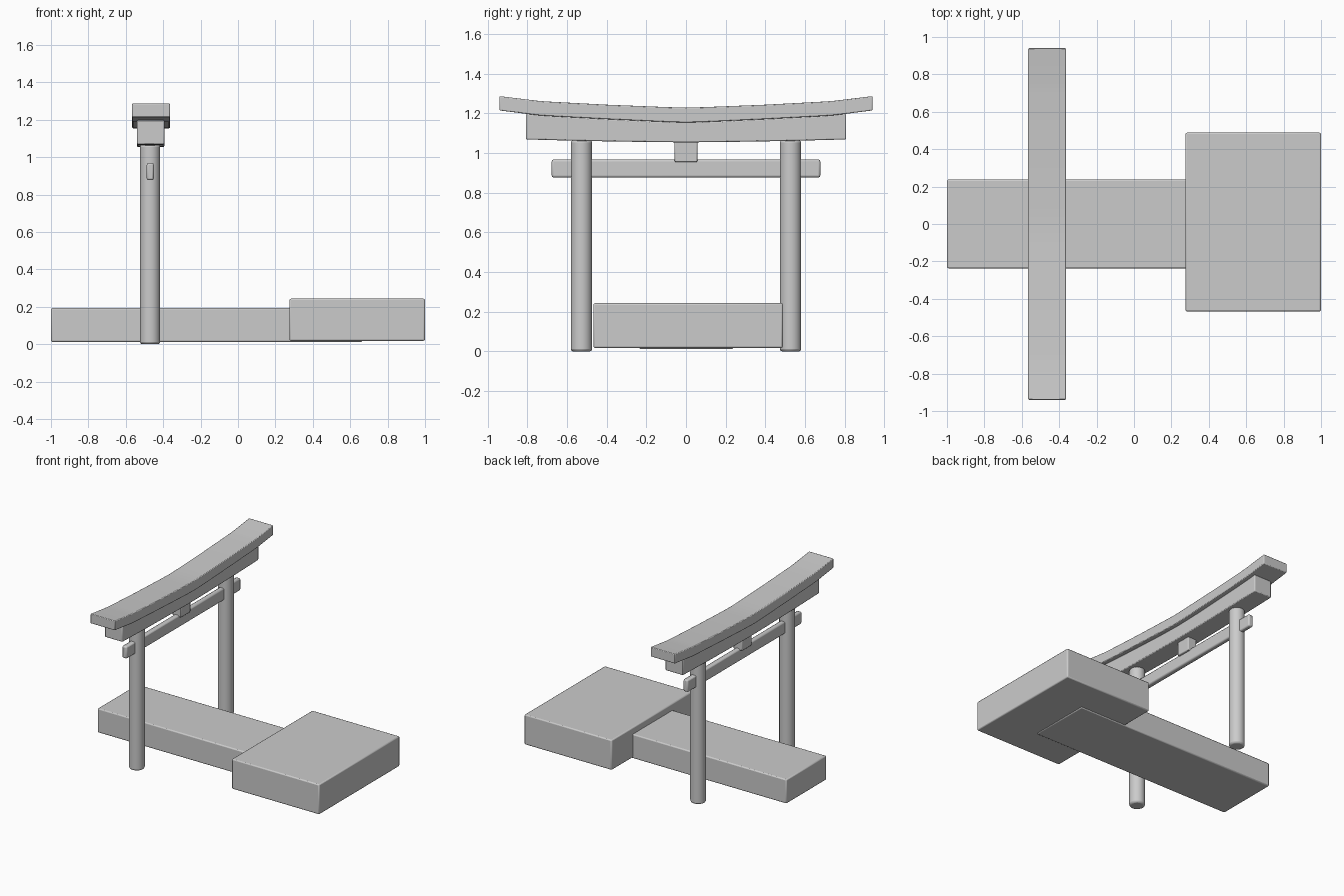
import bpy, bmesh, math

if "Cube" in bpy.data.objects:
    bpy.data.objects.remove(bpy.data.objects["Cube"])

GATE_X = -0.466


def finish(ob, bevel, segments=2):
    mod = ob.modifiers.new("soft_edges", 'BEVEL')
    mod.width = bevel
    mod.segments = segments
    mod.limit_method = 'ANGLE'
    mod.angle_limit = math.radians(40)
    bpy.ops.object.select_all(action='DESELECT')
    ob.select_set(True)
    bpy.context.view_layer.objects.active = ob
    bpy.ops.object.shade_smooth_by_angle(angle=math.radians(35))
    return ob


def box(name, lo, hi, bevel=0.008):
    bpy.ops.mesh.primitive_cube_add(size=1, location=[(a + b) / 2 for a, b in zip(lo, hi)])
    ob = bpy.context.object
    ob.name = name
    ob.scale = [b - a for a, b in zip(lo, hi)]
    bpy.ops.object.transform_apply(location=False, rotation=False, scale=True)
    return finish(ob, bevel)


def curved_beam(name, x0, x1, half, bevel):
    """Beam along y from half-profile stations (y, z_bottom, z_top), mirrored about y = 0."""
    stations = [(-y, b, t) for y, b, t in reversed(half[1:])] + half
    bm = bmesh.new()
    rings = [[bm.verts.new(p) for p in ((x0, y, b), (x1, y, b), (x1, y, t), (x0, y, t))]
             for y, b, t in stations]
    for r, s in zip(rings, rings[1:]):
        for i in range(4):
            j = (i + 1) % 4
            bm.faces.new((r[i], r[j], s[j], s[i]))
    bm.faces.new(rings[0])
    bm.faces.new(rings[-1])
    bmesh.ops.recalc_face_normals(bm, faces=bm.faces)
    me = bpy.data.meshes.new(name)
    bm.to_mesh(me)
    bm.free()
    ob = bpy.data.objects.new(name, me)
    bpy.context.collection.objects.link(ob)
    return finish(ob, bevel)


# Walkway running under the raised platform
box("walkway", (-1.0, -0.237, 0.012), (0.665, 0.238, 0.193))
box("platform", (0.275, -0.467, 0.018), (1.0, 0.488, 0.243))

# Two round posts
for side, y in (("left", -0.527), ("right", 0.527)):
    bpy.ops.mesh.primitive_cylinder_add(vertices=32, radius=0.054, depth=1.065,
                                        location=(-0.47, y, 0.5325))
    post = bpy.context.object
    post.name = side + "_post"
    finish(post, 0.012)

# Tie beam through the posts and the short centre strut
box("tie_beam", (-0.488, -0.677, 0.877), (-0.450, 0.677, 0.968), 0.01)
box("centre_strut", (-0.505, -0.057, 0.955), (-0.433, 0.057, 1.07), 0.006)

# Lower lintel with a top that follows the cap
curved_beam("lower_lintel", -0.54, -0.394,
            [(0, 1.054, 1.157), (0.2, 1.056, 1.162), (0.5, 1.061, 1.177),
             (0.7, 1.066, 1.189), (0.807, 1.069, 1.198)], 0.006)

# Upswept cap
curved_beam("top_cap", -0.566, -0.364,
            [(0, 1.154, 1.229), (0.1, 1.157, 1.232), (0.4, 1.171, 1.244), (0.7, 1.187, 1.260),
             (0.75, 1.191, 1.264), (0.94, 1.215, 1.287)], 0.005)
